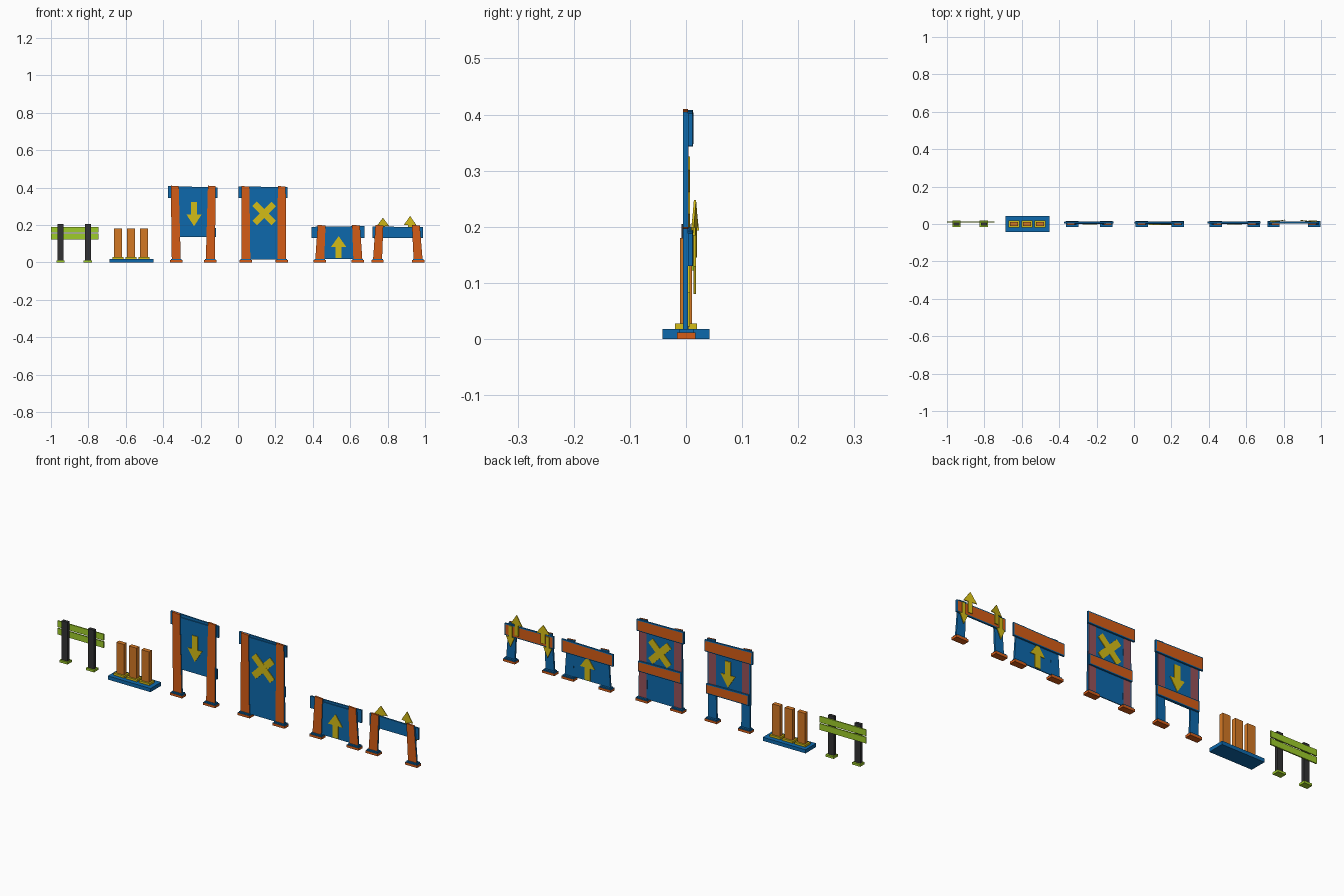
import bpy, bmesh, math
from mathutils import Matrix, Vector

if "Cube" in bpy.data.objects:
    bpy.data.objects.remove(bpy.data.objects["Cube"])


def mat(name, r, g, b):
    lin = [(c / 255 / 12.92 if c < 11 else ((c / 255 + 0.055) / 1.055) ** 2.4) for c in (r, g, b)]
    m = bpy.data.materials.new(name)
    m.diffuse_color = (*lin, 1)
    m.use_nodes = True
    m.node_tree.nodes["Principled BSDF"].inputs["Base Color"].default_value = m.diffuse_color
    return m


BLUE = mat("blue", 13, 105, 172)
ORANGE = mat("orange", 213, 92, 22)
YELLOW = mat("yellow", 212, 188, 22)
GREEN = mat("lime green", 158, 204, 42)
AMBER = mat("light orange", 212, 120, 36)
DARK = mat("charcoal", 50, 50, 52)
FADED = mat("faded red", 150, 82, 90)


def finish(name, bm, mats, rule=None):
    bmesh.ops.recalc_face_normals(bm, faces=bm.faces)
    bm.normal_update()
    if rule:
        for f in bm.faces:
            f.material_index = rule(f)
    me = bpy.data.meshes.new(name)
    bm.to_mesh(me)
    bm.free()
    for m in mats:
        me.materials.append(m)
    ob = bpy.data.objects.new(name, me)
    bpy.context.collection.objects.link(ob)
    return ob


def prism(name, pts, y0, y1, mats, rule=None, turn=0.0, inset=0.0):
    """Extrude an x-z outline from y0 to y1; optionally inset the back face and turn about z."""
    bm = bmesh.new()
    face = bm.faces.new([bm.verts.new((x, y0, z)) for x, z in pts])
    ext = bmesh.ops.extrude_face_region(bm, geom=[face])
    vs = [v for v in ext["geom"] if isinstance(v, bmesh.types.BMVert)]
    bmesh.ops.translate(bm, verts=vs, vec=(0, y1 - y0, 0))
    bmesh.ops.recalc_face_normals(bm, faces=bm.faces)
    if inset:
        back = [f for f in bm.faces if f.normal.y > 0.9]
        bmesh.ops.inset_region(bm, faces=back, thickness=inset, depth=0)
        for v in back[0].verts:
            v.co.y += 0.001
    if turn:
        c = Vector((sum(p[0] for p in pts) / len(pts), (y0 + y1) / 2, 0))
        bmesh.ops.rotate(bm, verts=bm.verts, cent=c, matrix=Matrix.Rotation(turn, 3, 'Z'))
    return finish(name, bm, mats, rule)


def box(name, x0, x1, y0, y1, z0, z1, mats, rule=None):
    return prism(name, [(x0, z0), (x1, z0), (x1, z1), (x0, z1)], y0, y1, mats, rule)


def arrow(name, x, z0, z1, w, y0, y1, up=True, turn=0.0, stem=0.2):
    h = z1 - z0
    pts = [(-stem * w, 0), (stem * w, 0), (stem * w, .52 * h), (w / 2, .52 * h),
           (0, h), (-w / 2, .52 * h), (-stem * w, .52 * h)]
    pts = [(x + a, z0 + b if up else z1 - b) for a, b in pts]
    return prism(name, pts, y0, y1, [YELLOW], turn=turn)


def rail(name, x0, x1, z0, z1, drop=0.004):
    """Board on the back of a gate: blue with an orange back face."""
    pts = [(x0, z0), (x1, z0), (x1, z1 - drop), (x0, z1)]
    centre = (x0 + x1) / 2
    return prism(name, pts, 0.004, 0.012, [BLUE, ORANGE],
                 lambda f: int(f.normal.y > 0.9 and abs(f.calc_center_median().x - centre) < 0.05
                               and z0 + 0.02 < f.calc_center_median().z < z1 - 0.02), inset=0.007)


def post(name, xb, xt, wb, wt, height):
    """Tapered post: orange front, back and top, blue sides, on a stepped foot."""
    pts = [(xb - wb / 2, 0.012), (xb + wb / 2, 0.012),
           (xt + wt / 2, height - 0.003), (xt - wt / 2, height)]
    prism(name, pts, -0.005, 0.004, [BLUE, ORANGE],
          lambda f: int(f.normal.y < -0.9 or f.normal.z > 0.7))
    box(name + "_foot", xb - 0.033, xb + 0.033, -0.016, 0.017, 0, 0.012, [ORANGE, BLUE],
        lambda f: int(f.normal.z > 0.5))
    box(name + "_foot_cap", xb - 0.028, xb + 0.028, -0.012, 0.014, 0.012, 0.018, [BLUE])


# Slatted fence
for x in (-0.949, -0.803):
    box("fence_post", x - 0.016, x + 0.016, -0.008, 0.008, 0.008, 0.205, [DARK])
    box("fence_foot", x - 0.022, x + 0.022, -0.016, 0.018, 0, 0.011, [GREEN])
for z in (0.122, 0.159):
    box("fence_board", -1.0, -0.745, 0.008, 0.014, z, z + 0.031, [GREEN])

# Three bars on a base
box("bar_base", -0.687, -0.452, -0.042, 0.042, 0, 0.018, [BLUE])
for x in (-0.641, -0.572, -0.503):
    box("bar_socket", x - 0.029, x + 0.029, -0.02, 0.02, 0.018, 0.028, [YELLOW])
    box("bar", x - 0.021, x + 0.021, -0.011, 0.011, 0.028, 0.18, [AMBER])

# Gates: left post, right post (bottom x, top x), post height, panel heights
GATES = {
    "hanging_gate": ((-0.330, -0.338), (-0.148, -0.140), 0.41, (0.135, 0.392)),
    "tall_gate": ((0.042, 0.040), (0.234, 0.234), 0.408, (0.014, 0.395)),
    "low_gate": ((0.437, 0.447), (0.641, 0.631), 0.2, (0.018, 0.182)),
    "open_gate": ((0.746, 0.756), (0.963, 0.951), 0.2, None),
}
for name, (left, right, height, panel) in GATES.items():
    for side, (xb, xt) in (("left", left), ("right", right)):
        post(f"{name}_{side}_post", xb, xt, 0.048, 0.042, height)
        if panel and height > 0.3:  # worn strips on the back of the posts
            box(f"{name}_{side}_back_strip", xb - 0.02, xb + 0.02, 0.003, 0.0046,
                panel[0], panel[1], [FADED])
    if panel:
        box(f"{name}_panel", left[0], right[0], -0.001, 0.0035, *panel, [BLUE])

# Back rails
rail("hanging_gate_top_rail", -0.373, -0.110, 0.343, 0.408, 0.008)
rail("hanging_gate_middle_rail", -0.352, -0.118, 0.135, 0.188)
rail("tall_gate_top_rail", 0.004, 0.264, 0.345, 0.406)
rail("tall_gate_middle_rail", 0.018, 0.256, 0.145, 0.2)
rail("low_gate_rail", 0.394, 0.676, 0.13, 0.19, -0.004)
rail("open_gate_rail", 0.72, 0.99, 0.13, 0.192)

# Arrow signs on the panels
arrow("down_arrow", -0.235, 0.193, 0.322, 0.08, -0.004, 0.007, up=False)
arrow("up_arrow", 0.538, 0.022, 0.14, 0.08, -0.004, 0.007)

# Crossed sign on the tall gate
for k, sign in enumerate((1, -1)):
    a = sign * math.pi / 4
    ux, uz, hl, hw = math.cos(a), math.sin(a), 0.072, 0.017
    pts = [(0.14 + i * hl * ux - j * hw * uz, 0.262 + i * hl * uz + j * hw * ux)
           for i, j in ((-1, -1), (1, -1), (1, 1), (-1, 1))]
    prism("cross_bar", pts, -0.004 - k * 0.0003, 0.007 + k * 0.0003, [YELLOW])

# Arrows on the back of the open gate
for xu, xd, top, turn in ((0.775, 0.75, 0.238, 0.16), (0.92, 0.955, 0.248, -0.12)):
    arrow("raised_arrow", xu, 0.145, top, 0.068, 0.014, 0.018, turn=turn, stem=0.16)
    arrow("lowered_arrow", xd, 0.08, 0.185, 0.046, 0.0135, 0.0175, up=False)
